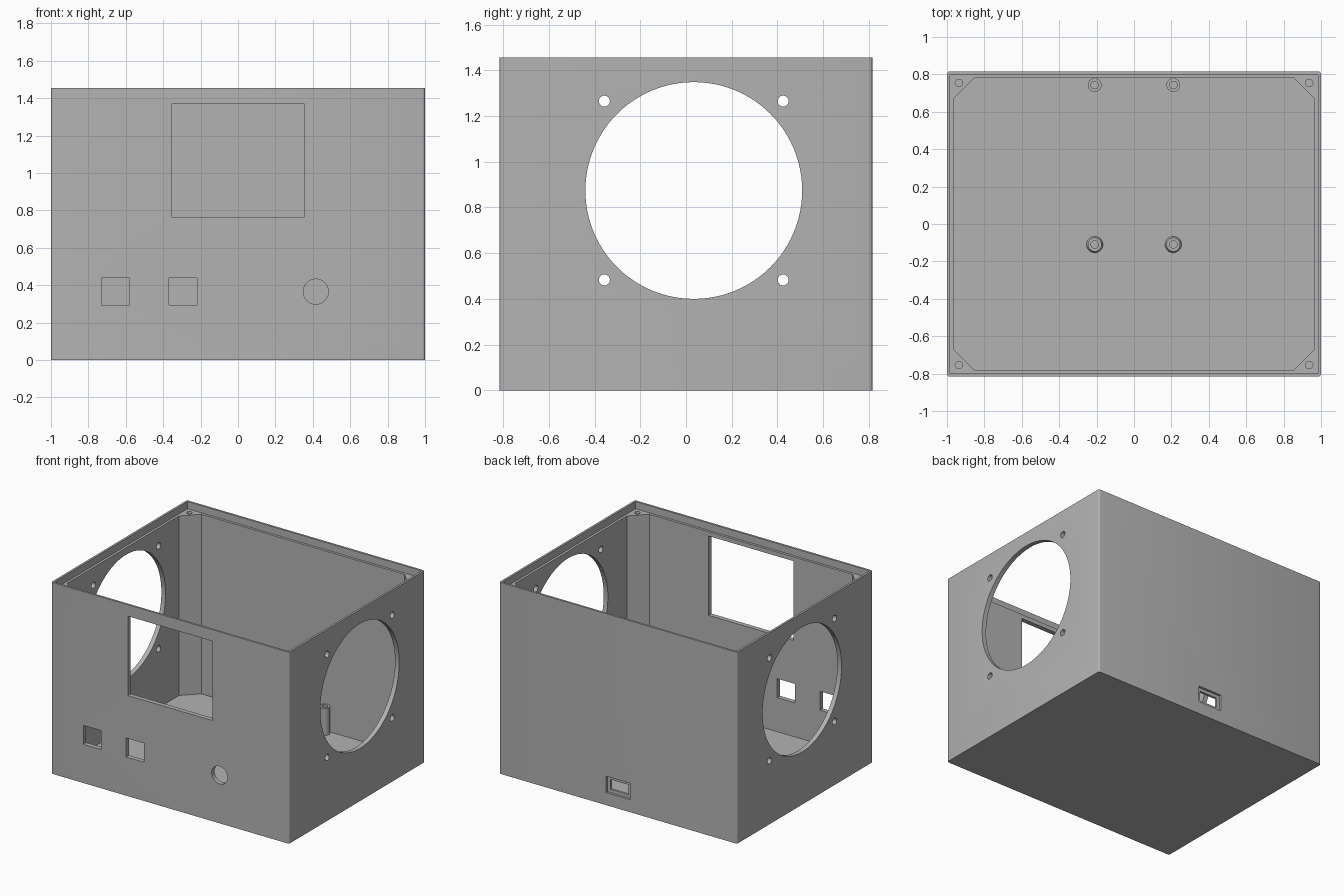
import bpy, bmesh, math
from mathutils import Matrix

if "Cube" in bpy.data.objects:
    bpy.data.objects.remove(bpy.data.objects["Cube"])

grey = bpy.data.materials.new("enclosure grey")
grey.use_nodes = True
grey.diffuse_color = (0.45, 0.45, 0.45, 1)
grey.node_tree.nodes["Principled BSDF"].inputs["Base Color"].default_value = grey.diffuse_color

# Main dimensions
HX, HY, H = 1.0, 0.815, 1.455
WALL, LIP, LEDGE, FLOOR = 0.035, 0.016, 0.055, 0.035


def make_object(name, bm):
    bmesh.ops.recalc_face_normals(bm, faces=bm.faces)
    mesh = bpy.data.meshes.new(name)
    bm.to_mesh(mesh)
    bm.free()
    mesh.materials.append(grey)
    obj = bpy.data.objects.new(name, mesh)
    bpy.context.collection.objects.link(obj)
    return obj


def box(name, x, y, z):
    bm = bmesh.new()
    bmesh.ops.create_cube(bm, size=1)
    for v in bm.verts:
        for i, (lo, hi) in enumerate((x, y, z)):
            v.co[i] = lo if v.co[i] < 0 else hi
    return make_object(name, bm)


def rod(name, centre, radius, depth, axis="Z", sides=24):
    bm = bmesh.new()
    turn = {"X": Matrix.Rotation(math.pi / 2, 4, "Y"),
            "Y": Matrix.Rotation(math.pi / 2, 4, "X"), "Z": Matrix()}[axis]
    bmesh.ops.create_cone(bm, cap_ends=True, segments=sides, radius1=radius,
                          radius2=radius, depth=depth,
                          matrix=Matrix.Translation(centre) @ turn)
    return make_object(name, bm)


def cut(target, cutter):
    mod = target.modifiers.new("cut", "BOOLEAN")
    mod.operation, mod.solver, mod.object = "DIFFERENCE", "EXACT", cutter
    bpy.context.view_layer.objects.active = target
    bpy.ops.object.modifier_apply(modifier=mod.name)
    bpy.data.objects.remove(cutter)


def smooth(obj):
    bpy.ops.object.select_all(action="DESELECT")
    obj.select_set(True)
    bpy.context.view_layer.objects.active = obj
    bpy.ops.object.shade_smooth_by_angle(angle=math.radians(30))


# Enclosure body with softened vertical edges
body = box("enclosure_body", (-HX, HX), (-HY, HY), (0, H))
bm = bmesh.new()
bm.from_mesh(body.data)
uprights = [e for e in bm.edges if abs(e.verts[0].co.z - e.verts[1].co.z) > 1]
bmesh.ops.bevel(bm, geom=uprights, offset=0.014, segments=4, profile=0.5, affect="EDGES")
bm.to_mesh(body.data)
bm.free()

# Main cavity: the cut corners leave full-height screw posts
ix, iy, c = HX - WALL, HY - WALL, 0.11
bm = bmesh.new()
outline = [(ix, c - iy), (ix, iy - c), (ix - c, iy), (c - ix, iy),
           (-ix, iy - c), (-ix, c - iy), (c - ix, -iy), (ix - c, -iy)]
base = bm.faces.new([bm.verts.new((x, y, FLOOR)) for x, y in outline])
top = bmesh.ops.extrude_face_region(bm, geom=[base])["geom"]
bmesh.ops.translate(bm, vec=(0, 0, H), verts=[g for g in top if isinstance(g, bmesh.types.BMVert)])
cut(body, make_object("cavity", bm))

# Rebate for a lid, leaving a thin lip
cut(body, box("rebate", (LIP - HX, HX - LIP), (LIP - HY, HY - LIP), (H - LEDGE, H + 1)))

# Screw holes in the corner posts
for sx in (-1, 1):
    for sy in (-1, 1):
        cut(body, rod("screw_hole", (sx * 0.936, sy * 0.754, H - LEDGE), 0.02, 0.4))

# Round fan openings with four mounting holes, through both sides
FAN_Y, FAN_Z = 0.034, 0.874
cut(body, rod("fan_opening", (0, FAN_Y, FAN_Z), 0.474, 3, "X", 96))
for sy in (-1, 1):
    for sz in (-1, 1):
        cut(body, rod("fan_hole", (0, FAN_Y + sy * 0.391, FAN_Z + sz * 0.391), 0.024, 3, "X"))

# Front openings: display window, two switch cutouts, round knob hole
front = (-HY - 0.1, -HY + 0.1)
cut(body, box("display_window", (-0.356, 0.356), front, (0.765, 1.368)))
for x in (-0.655, -0.295):
    cut(body, box("switch_cutout", (x - 0.075, x + 0.075), front, (0.294, 0.438)))
cut(body, rod("knob_hole", (0.416, -HY, 0.366), 0.067, 0.2, "Y", 48))

# Rear connector port: shallow recess with a smaller slot through the wall
cut(body, box("port_recess", (-0.1, 0.1), (HY - 0.018, HY + 0.1), (0.095, 0.22)))
cut(body, box("port_slot", (-0.075, 0.075), (HY - 0.1, HY + 0.1), (0.12, 0.195)))
smooth(body)

# Hollow standoffs on the floor, flared slightly at the foot
for row, y in (("front", -0.11), ("rear", 0.743)):
    foot = 0.044 if row == "front" else 0.037
    for side, x in (("right", -0.21), ("left", 0.21)):
        profile = [(0.02, FLOOR), (foot, FLOOR), (0.037, FLOOR + 0.015), (0.037, 0.24), (0.02, 0.24)]
        bm = bmesh.new()
        verts = [bm.verts.new((r, 0, z)) for r, z in profile]
        edges = [bm.edges.new((verts[i - 1], verts[i])) for i in range(len(verts))]
        bmesh.ops.spin(bm, geom=verts + edges, cent=(0, 0, 0), axis=(0, 0, 1),
                       angle=2 * math.pi, steps=32, use_merge=True)
        bmesh.ops.remove_doubles(bm, verts=bm.verts, dist=0.0001)
        bmesh.ops.translate(bm, verts=bm.verts, vec=(x, y, 0))
        smooth(make_object(f"{row}_{side}_standoff", bm))
